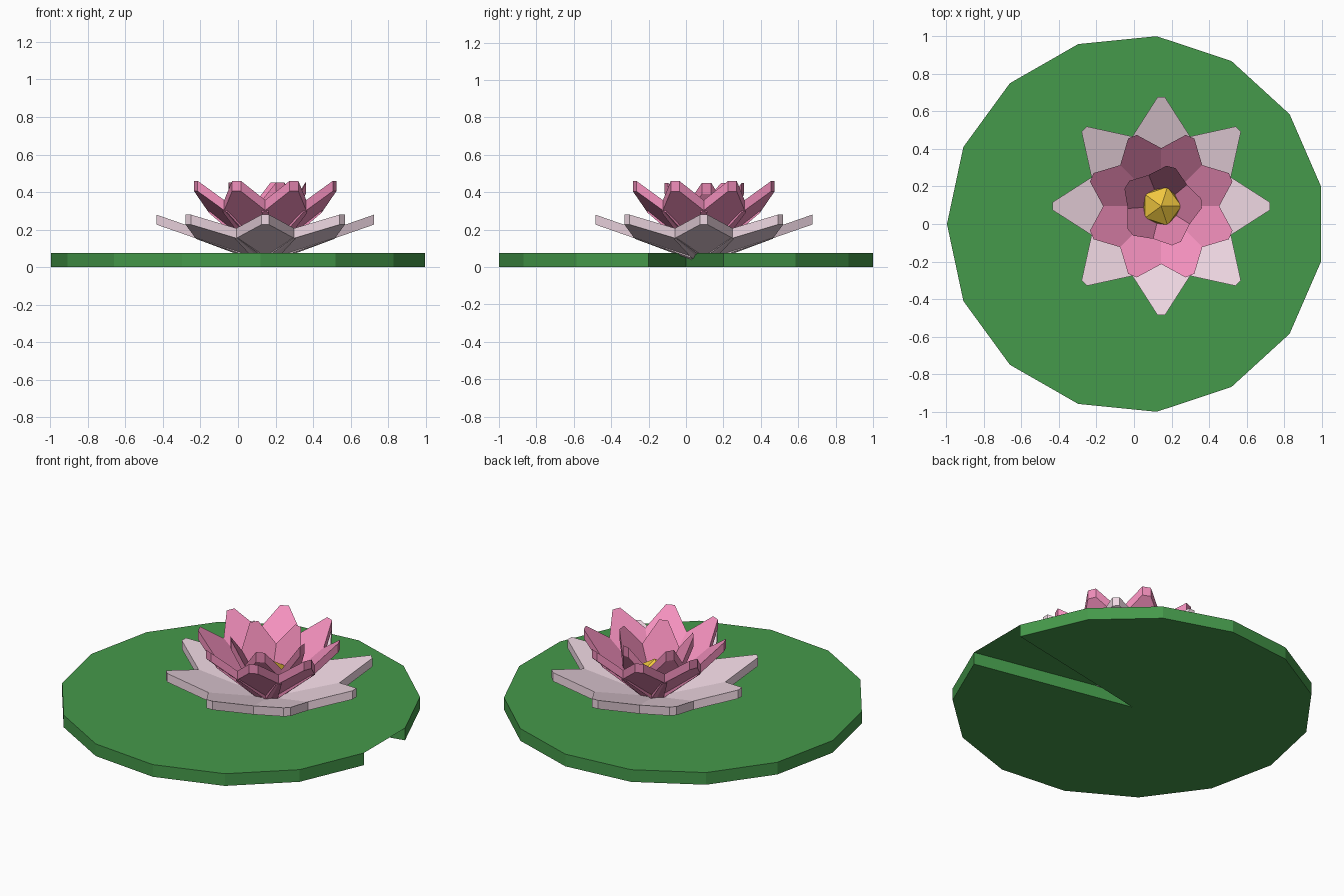
import bpy, bmesh, math
from mathutils import Matrix

if "Cube" in bpy.data.objects:
    bpy.data.objects.remove(bpy.data.objects["Cube"])

CX, CY = 0.145, 0.095


def material(name, rgb):
    m = bpy.data.materials.new(name)
    m.diffuse_color = (*rgb, 1)
    m.use_nodes = True
    m.node_tree.nodes["Principled BSDF"].inputs["Base Color"].default_value = m.diffuse_color
    return m


def add_object(name, bm, mat):
    bmesh.ops.recalc_face_normals(bm, faces=bm.faces)
    me = bpy.data.meshes.new(name)
    bm.to_mesh(me)
    bm.free()
    me.materials.append(mat)
    ob = bpy.data.objects.new(name, me)
    bpy.context.collection.objects.link(ob)
    return ob


def prism(bm, top, thick):
    """Closed slab from a top outline, extruded straight down."""
    a = [bm.verts.new(p) for p in top]
    b = [bm.verts.new((x, y, z - thick)) for x, y, z in top]
    n = len(top)
    bm.faces.new(a)
    bm.faces.new(b[::-1])
    for i in range(n):
        j = (i + 1) % n
        bm.faces.new((a[i], b[i], b[j], a[j]))
    return a + b


def petal_ring(name, count, offset, base, tip, widest, half_w, tip_w, thick, mat):
    """Ring of tilted pointed petals; base and tip are (radius, top height)."""
    for k in range(count):
        bm = bmesh.new()
        side = [(0, 0.05), (widest, half_w), (1, tip_w)]
        outline = [(t, -w) for t, w in side] + [(t, w) for t, w in side[::-1]]
        pts = [(base[0] + t * (tip[0] - base[0]), w,
                base[1] + t * (tip[1] - base[1])) for t, w in outline]
        prism(bm, pts, thick)
        ang = math.radians(offset) + k * math.tau / count
        bm.transform(Matrix.Translation((CX, CY, 0)) @ Matrix.Rotation(ang, 4, 'Z'))
        add_object(f"{name}_{k + 1}", bm, mat)


green = material("leaf_green", (0.06, 0.32, 0.07))
pale = material("pale_pink", (0.86, 0.68, 0.76))
pink = material("pink", (0.9, 0.28, 0.51))
rose = material("rose", (0.8, 0.24, 0.44))
yellow = material("yellow", (0.87, 0.57, 0.05))

# floating leaf with a wedge notch
bm = bmesh.new()
gap, segs, R = 0.2, 14, 1.006
rim = [gap + i * (math.tau - 2 * gap) / segs for i in range(segs + 1)]
prism(bm, [(0.01, 0, 0.075)] +
      [(0.01 + R * math.cos(a), R * math.sin(a), 0.075) for a in rim], 0.075)
bmesh.ops.triangulate(bm, faces=[f for f in bm.faces if len(f.verts) > 4])
add_object("lily_pad", bm, green)

# three rings of petals
petal_ring("outer_petal", 8, 0, (0.02, 0.085), (0.58, 0.28), 0.61, 0.16, 0.02, 0.053, pale)
petal_ring("middle_petal", 8, 22.5, (0.02, 0.12), (0.40, 0.46), 0.66, 0.13, 0.025, 0.055, pink)
petal_ring("inner_petal", 5, 4, (0.04, 0.14), (0.215, 0.45), 0.6, 0.105, 0.025, 0.06, rose)

# flower centre
bm = bmesh.new()
bmesh.ops.create_icosphere(bm, subdivisions=1, radius=0.12,
                           matrix=Matrix.Translation((CX, CY, 0.19)))
add_object("flower_centre", bm, yellow)
